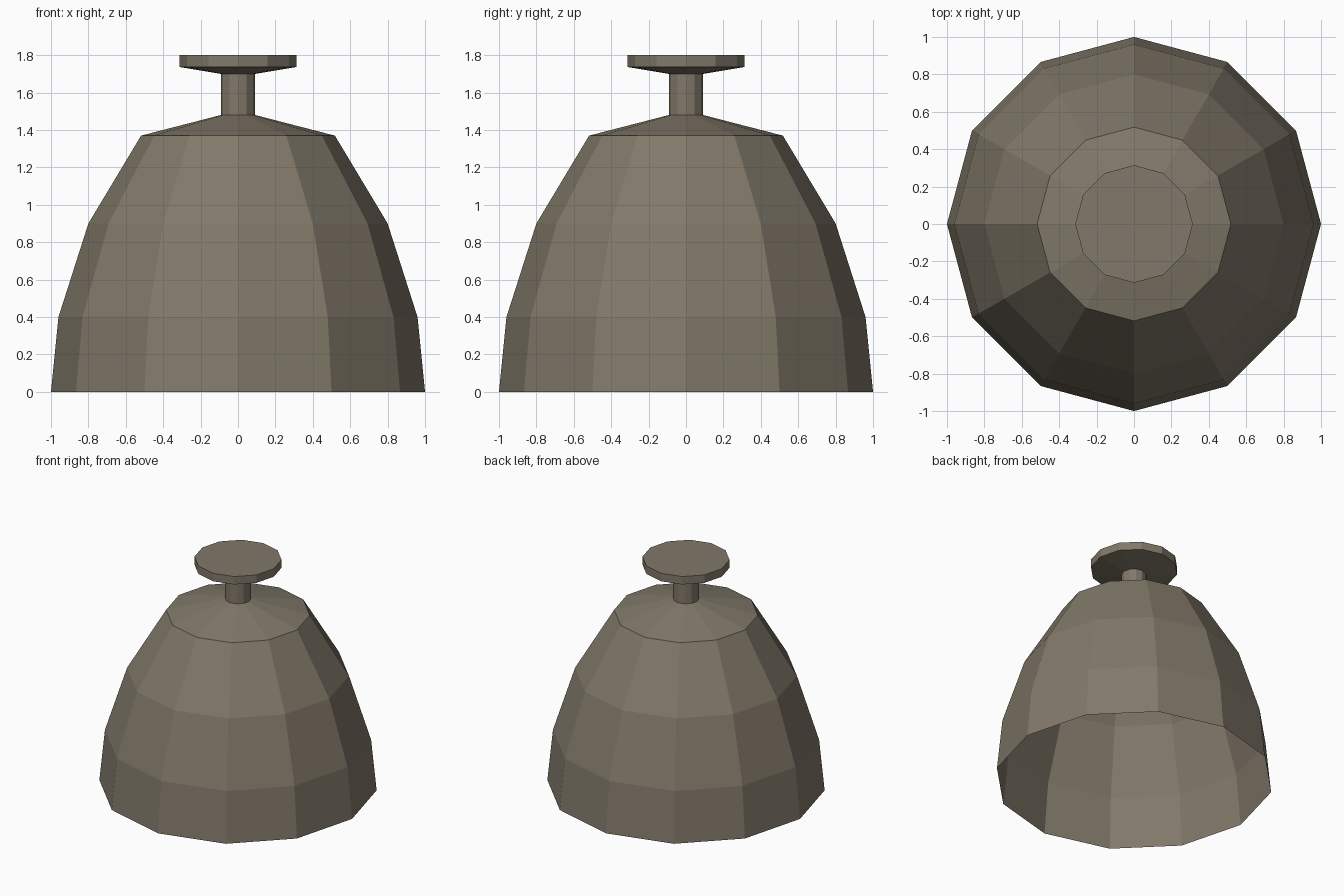
import bpy, bmesh, math

if "Cube" in bpy.data.objects:
    bpy.data.objects.remove(bpy.data.objects["Cube"])

SIDES = 12

# single flat colour
stone = bpy.data.materials.new("warm_grey_brown")
stone.diffuse_color = (0.22, 0.19, 0.142, 1)
stone.use_nodes = True
stone.node_tree.nodes["Principled BSDF"].inputs["Base Color"].default_value = stone.diffuse_color


def lathe(name, profile, cap_top=False):
    """Spin a (radius, height) profile, listed bottom to top, about z."""
    bm = bmesh.new()
    rings = [[bm.verts.new((r * math.cos(math.tau * i / SIDES),
                            r * math.sin(math.tau * i / SIDES), z))
              for i in range(SIDES)] for r, z in profile]
    for low, high in zip(rings, rings[1:]):
        for i in range(SIDES):
            j = (i + 1) % SIDES
            bm.faces.new((low[i], low[j], high[j], high[i]))
    if cap_top:
        bm.faces.new(rings[-1])
    mesh = bpy.data.meshes.new(name)
    bm.to_mesh(mesh)
    bm.free()
    mesh.materials.append(stone)
    obj = bpy.data.objects.new(name, mesh)
    bpy.context.collection.objects.link(obj)
    return obj


# open-bottomed dome with shallow conical roof
lathe("dome_shell", [(1.0, 0), (0.96, 0.4), (0.8, 0.9), (0.518, 1.37), (0.092, 1.48)])
# narrow neck
lathe("handle_neck", [(0.092, 1.48), (0.092, 1.7)])
# flat-topped knob with tapered underside
lathe("handle_knob", [(0.092, 1.7), (0.314, 1.737), (0.314, 1.8)], cap_top=True)
